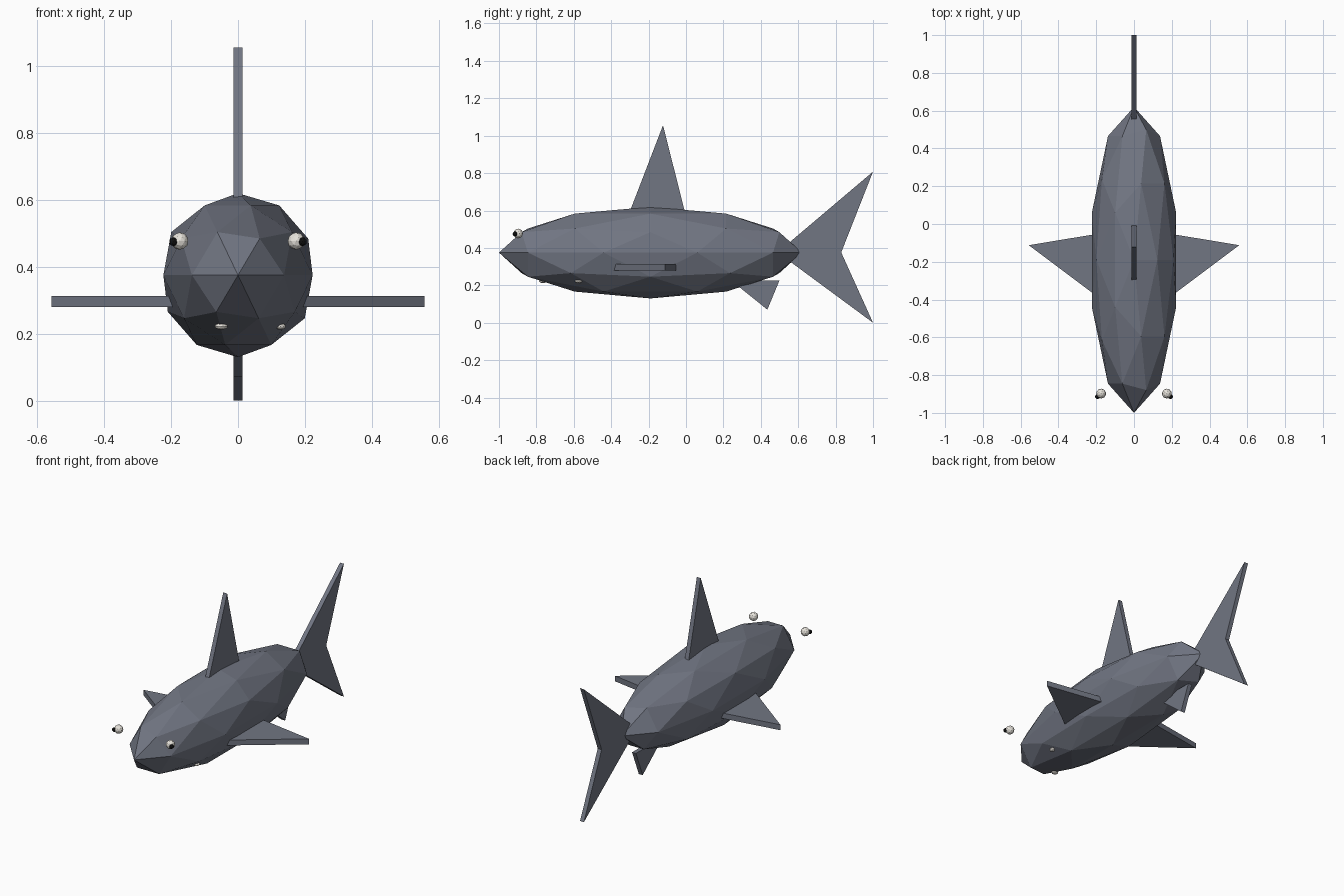
import bpy, bmesh
from mathutils import Vector

if "Cube" in bpy.data.objects:
    bpy.data.objects.remove(bpy.data.objects["Cube"])


def material(name, rgb):
    m = bpy.data.materials.new(name)
    m.diffuse_color = (*rgb, 1)
    m.use_nodes = True
    m.node_tree.nodes["Principled BSDF"].inputs["Base Color"].default_value = m.diffuse_color
    return m


SLATE = material("slate_grey", (0.165, 0.18, 0.225))
WHITE = material("eye_white", (0.85, 0.82, 0.76))
BLACK = material("pupil_black", (0.005, 0.005, 0.005))


def add_object(name, bm, mat):
    bmesh.ops.recalc_face_normals(bm, faces=bm.faces)
    mesh = bpy.data.meshes.new(name)
    bm.to_mesh(mesh)
    bm.free()
    mesh.materials.append(mat)
    ob = bpy.data.objects.new(name, mesh)
    bpy.context.collection.objects.link(ob)
    return ob


def ball(name, centre, radii, mat):
    """Faceted ellipsoid."""
    bm = bmesh.new()
    bmesh.ops.create_icosphere(bm, subdivisions=2, radius=1)
    bmesh.ops.scale(bm, vec=Vector(radii), verts=bm.verts)
    bmesh.ops.translate(bm, vec=Vector(centre), verts=bm.verts)
    return add_object(name, bm, mat)


def plate(name, outline, thickness):
    """Flat fin: outline extruded along the given vector."""
    bm = bmesh.new()
    face = bm.faces.new([bm.verts.new(p) for p in outline])
    ext = bmesh.ops.extrude_face_region(bm, geom=[face])["geom"]
    moved = [g for g in ext if isinstance(g, bmesh.types.BMVert)]
    bmesh.ops.translate(bm, vec=Vector(thickness), verts=moved)
    return add_object(name, bm, SLATE)


def upright_fin(name, profile):
    """Fin in the centre plane from a (y, z) profile."""
    return plate(name, [(-0.013, y, z) for y, z in profile], (0.026, 0, 0))


# Body
ball("body", (0, -0.19, 0.375), (0.2345, 0.81, 0.245), SLATE)

# Centre-line fins
upright_fin("dorsal_fin", [(-0.31, 0.57), (0.0, 0.57), (-0.123, 1.056)])
upright_fin("tail_fin", [(0.49, 0.376), (1.0, 0.0), (0.83, 0.376), (1.0, 0.808)])
upright_fin("rear_belly_fin", [(0.24, 0.227), (0.435, 0.07), (0.5, 0.227)])

# Paired side fins and eyes
for side, s in (("left", -1), ("right", 1)):
    plate(side + "_side_fin",
          [(s * 0.15, -0.418, 0.28), (s * 0.557, -0.112, 0.28), (s * 0.15, -0.045, 0.28)],
          (0, 0, 0.033))
    ball(side + "_eye", (s * 0.174, -0.898, 0.477), (0.026,) * 3, WHITE)
    ball(side + "_pupil", (s * 0.193, -0.914, 0.475), (0.013,) * 3, BLACK)

# Small pale teeth barely showing at the jaw
ball("front_tooth", (-0.05, -0.765, 0.222), (0.02, 0.02, 0.01), WHITE)
ball("side_tooth", (0.127, -0.575, 0.222), (0.016, 0.02, 0.01), WHITE)
